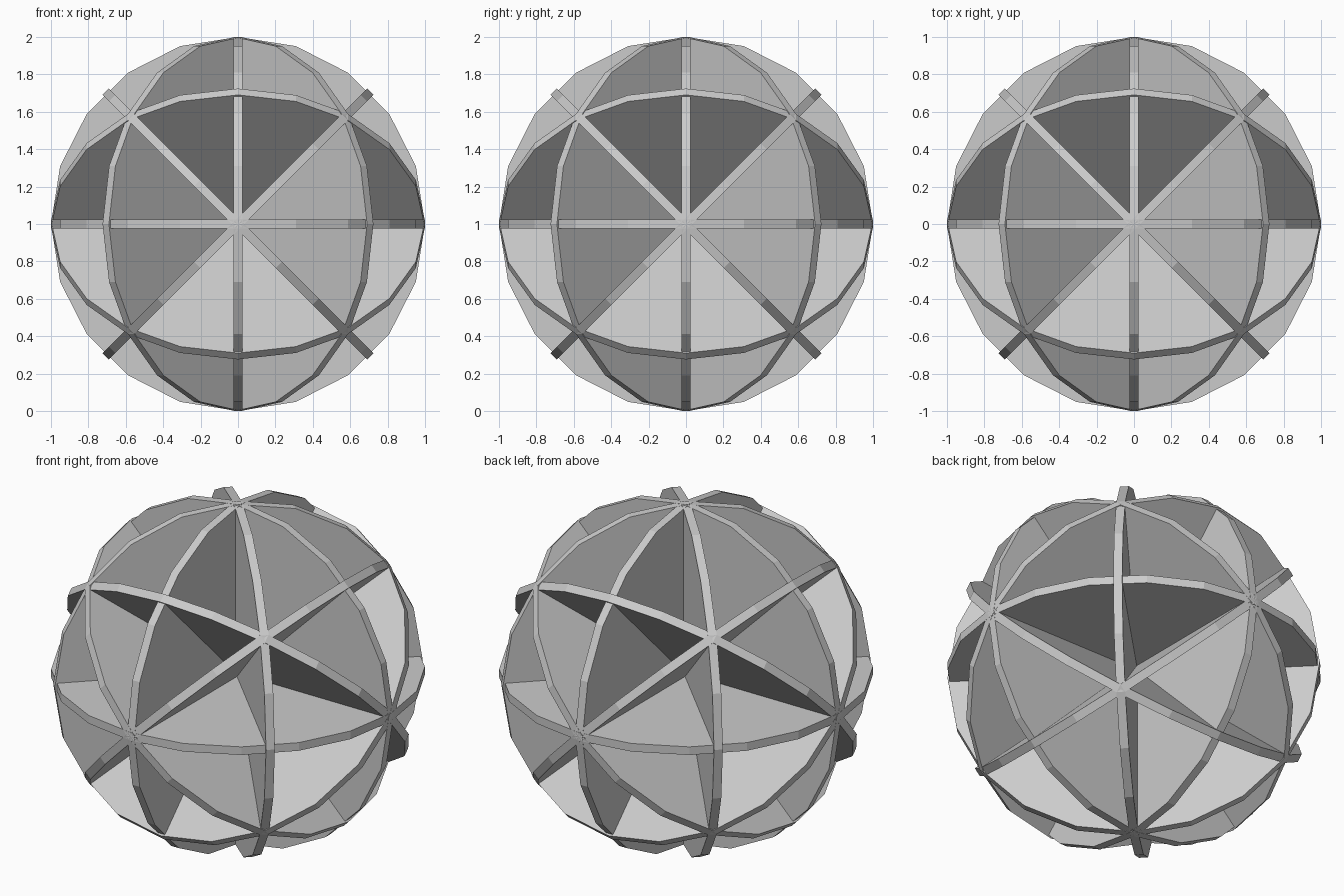
import bpy
from math import radians

if "Cube" in bpy.data.objects:
    bpy.data.objects.remove(bpy.data.objects["Cube"])

RADIUS, THICK, SIDES = 1.0, 0.048, 20


def disc(name, rx, ry, rz):
    """Flat 20-sided disc through the ball centre, turned to its plane."""
    bpy.ops.mesh.primitive_cylinder_add(
        vertices=SIDES, radius=RADIUS, depth=THICK, location=(0, 0, RADIUS),
        rotation=(radians(rx), radians(ry), radians(rz)))
    bpy.context.object.name = name


# Three discs square to the axes
disc("level_disc", 0, 0, 0)
disc("front_disc", 90, 0, 0)
disc("side_disc", 0, 90, 0)

# Six diagonal discs, two around each axis
for i, a in enumerate((45, 135), 1):
    disc(f"diagonal_disc_x_{i}", a, 0, 0)
    disc(f"diagonal_disc_y_{i}", 0, a, 0)
    disc(f"diagonal_disc_z_{i}", 0, 90, a)
